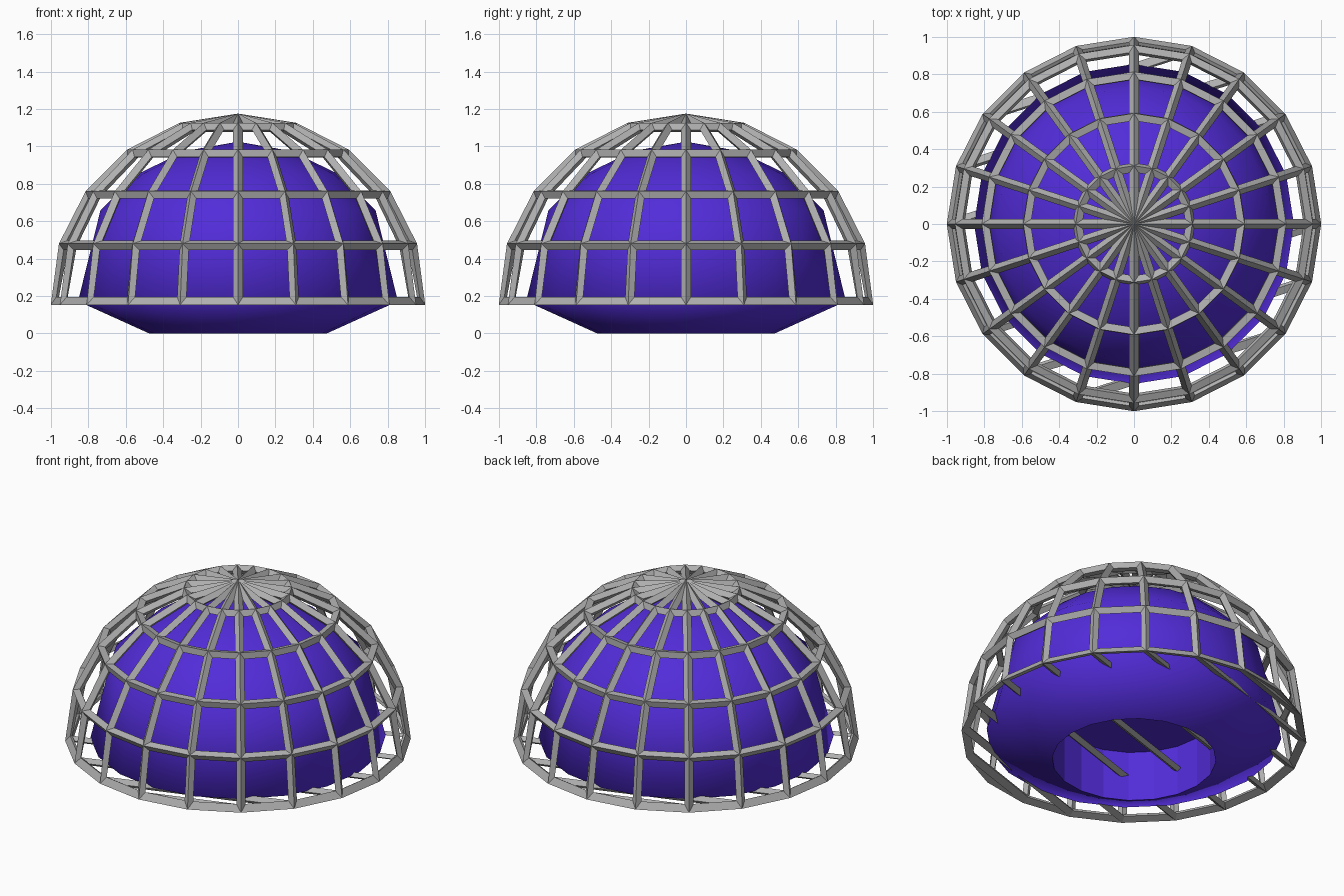
import bpy, bmesh, math

if "Cube" in bpy.data.objects:
    bpy.data.objects.remove(bpy.data.objects["Cube"])

N = 20  # sides around the vertical axis


def ring(bm, r, z):
    return [bm.verts.new((r * math.cos(math.tau * i / N),
                          r * math.sin(math.tau * i / N), z)) for i in range(N)]


def bridge(bm, a, b, smooth=False):
    for i in range(N):
        j = (i + 1) % N
        bm.faces.new((a[i], a[j], b[j], b[i])).smooth = smooth


def fan(bm, a, z, smooth=False):
    tip = bm.verts.new((0, 0, z))
    for i in range(N):
        bm.faces.new((a[i], a[(i + 1) % N], tip)).smooth = smooth


def finish(bm, name, color):
    bmesh.ops.recalc_face_normals(bm, faces=bm.faces[:])
    mesh = bpy.data.meshes.new(name)
    bm.to_mesh(mesh)
    bm.free()
    obj = bpy.data.objects.new(name, mesh)
    bpy.context.collection.objects.link(obj)
    mat = bpy.data.materials.new(name + "_color")
    mat.diffuse_color = color
    mat.use_nodes = True
    mat.node_tree.nodes["Principled BSDF"].inputs["Base Color"].default_value = mat.diffuse_color
    mesh.materials.append(mat)
    return obj


# Cage: half sphere of bars
R, Z0 = 0.98, 0.169
bm = bmesh.new()
rings = [ring(bm, R * math.cos(math.radians(18 * k)),
              Z0 + R * math.sin(math.radians(18 * k))) for k in range(5)]
for a, b in zip(rings, rings[1:]):
    bridge(bm, a, b)
fan(bm, rings[-1], Z0 + R)

# Cage base: parallel cross bars between rim corners
rim, c = rings[0], 6
for j in range(10):
    ids = [c + j, c + j + 1, c - j - 1, c - j]
    corners = list(dict.fromkeys(rim[i % N] for i in ids))
    bm.faces.new(corners)
cage = finish(bm, "cage", (0.43, 0.43, 0.43, 1))
wire = cage.modifiers.new("bars", 'WIREFRAME')
wire.thickness = 0.053
wire.offset = 0
wire.use_even_offset = True
wire.use_replace = True

# Inner dome with sloping underside and round recess
bm = bmesh.new()
outer = [(0.475, 0.0), (0.855, 0.172), (0.735, 0.66),
         (0.54, 0.85), (0.285, 0.975)]
rings = [ring(bm, r, z) for r, z in outer]
for a, b in zip(rings, rings[1:]):
    bridge(bm, a, b, True)
fan(bm, rings[-1], 1.025, True)
top = ring(bm, 0.475, 0.32)
bridge(bm, rings[0], top)
bm.faces.new(top)
dome = finish(bm, "inner_dome", (0.084, 0.025, 0.69, 1))
# Crisp lip around the recess
for e in dome.data.edges:
    if all(abs(dome.data.vertices[v].co.z) < 1e-4 for v in e.vertices):
        e.use_edge_sharp = True
